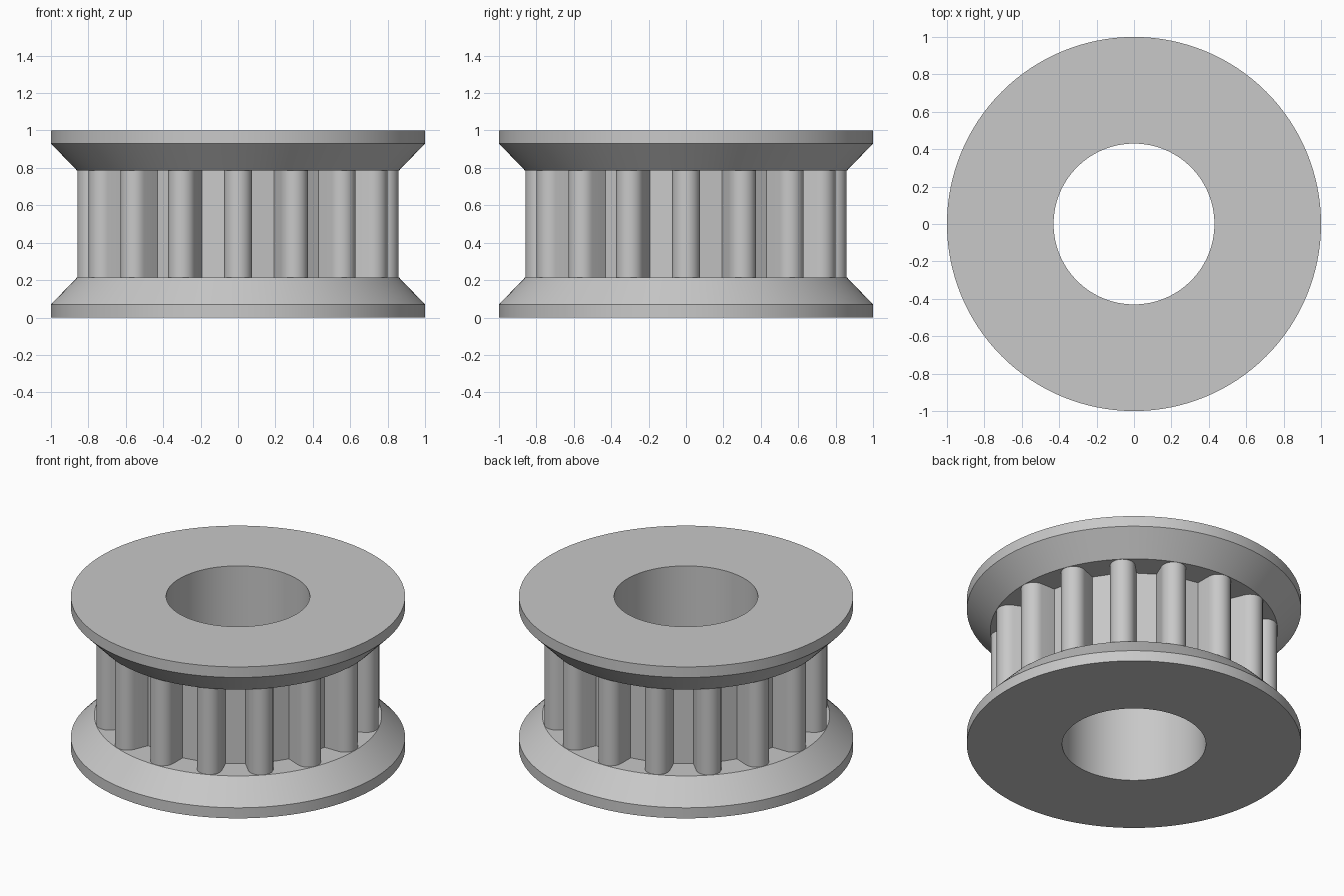
import bpy, bmesh
from math import sin, cos, pi, radians

cube = bpy.data.objects.get("Cube")
if cube:
    bpy.data.objects.remove(cube, do_unlink=True)

TEETH = 16
SEGMENTS = 128
BORE, FLANGE, SEAT, CORE = 0.43, 1.0, 0.86, 0.66
HEIGHT, LIP, SEAT_Z = 1.0, 0.07, 0.215
TOOTH_HALF, CAP_CENTRE, ROOT = 0.075, 0.784, 0.685

grey = bpy.data.materials.new("light grey metal")
grey.use_nodes = True
colour = (0.58, 0.58, 0.58, 1)
grey.diffuse_color = colour
grey.node_tree.nodes["Principled BSDF"].inputs["Base Color"].default_value = colour


def skin(name, loops, closed):
    """Join equal vertex loops into a smooth-shaded surface."""
    bm = bmesh.new()
    rings = [[bm.verts.new(p) for p in loop] for loop in loops]
    pairs = list(zip(rings, rings[1:]))
    if closed:
        pairs.append((rings[-1], rings[0]))
    for a, b in pairs:
        for i in range(len(a)):
            j = (i + 1) % len(a)
            bm.faces.new((a[i], a[j], b[j], b[i]))
    # loops run anticlockwise from the outside, so faces point outward
    mesh = bpy.data.meshes.new(name)
    bm.to_mesh(mesh)
    bm.free()
    mesh.materials.append(grey)
    obj = bpy.data.objects.new(name, mesh)
    bpy.context.collection.objects.link(obj)
    bpy.ops.object.select_all(action='DESELECT')
    obj.select_set(True)
    bpy.context.view_layer.objects.active = obj
    bpy.ops.object.shade_smooth_by_angle(angle=radians(30))
    return obj


def circle(r, z):
    return [(r * cos(2 * pi * i / SEGMENTS), r * sin(2 * pi * i / SEGMENTS), z)
            for i in range(SEGMENTS)]


# Flanged body with bore: lower half profile, mirrored for the upper half
lower = [(BORE, 0), (FLANGE, 0), (FLANGE, LIP), (SEAT, SEAT_Z), (CORE, SEAT_Z)]
upper = [(r, HEIGHT - z) for r, z in reversed(lower)]
skin("flanged_body", [circle(r, z) for r, z in lower + upper], closed=True)

# One round-tipped tooth: (distance along the tooth, sideways offset)
CAP_STEPS = 14
tooth = [(ROOT, -TOOTH_HALF)]
for i in range(CAP_STEPS + 1):
    a = -pi / 2 + pi * i / CAP_STEPS
    tooth.append((CAP_CENTRE + TOOTH_HALF * cos(a), TOOTH_HALF * sin(a)))
tooth.append((ROOT, TOOTH_HALF))

# Toothed rim: the tooth repeated around the axis, raised between the flanges
outline = []
for k in range(TEETH):
    c, s = cos(2 * pi * k / TEETH), sin(2 * pi * k / TEETH)
    outline += [(u * c - v * s, u * s + v * c) for u, v in tooth]
rim = [[(x, y, z) for x, y in outline] for z in (SEAT_Z, HEIGHT - SEAT_Z)]
skin("toothed_rim", rim, closed=False)

# Tooth ends show where they meet the flange seats, so no caps are needed
